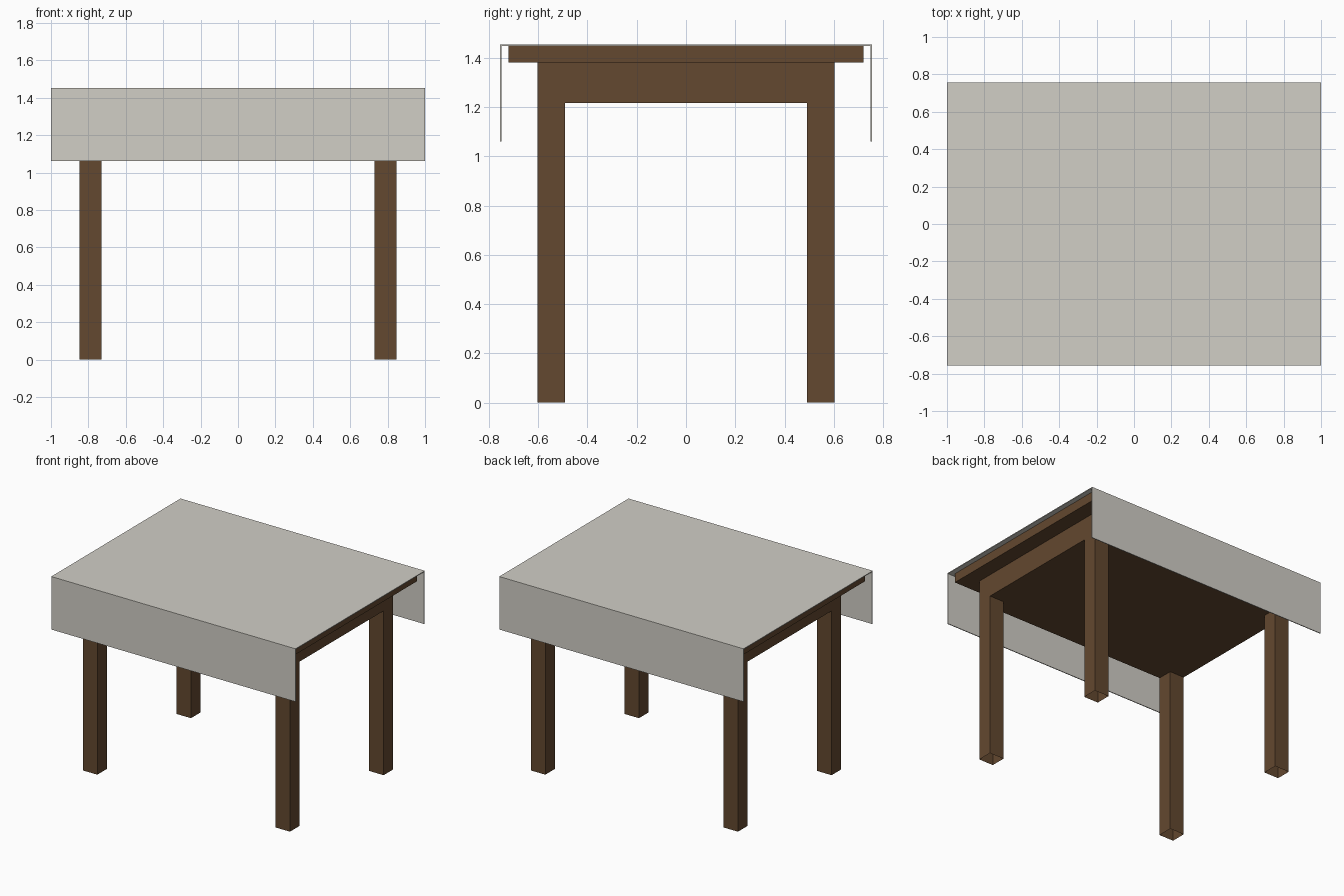
import bpy, bmesh

if "Cube" in bpy.data.objects:
    bpy.data.objects.remove(bpy.data.objects["Cube"])


def material(name, rgb):
    mat = bpy.data.materials.new(name)
    mat.diffuse_color = (*rgb, 1)
    mat.use_nodes = True
    mat.node_tree.nodes["Principled BSDF"].inputs["Base Color"].default_value = mat.diffuse_color
    return mat


def finish(bm, name, mat):
    bm.normal_update()
    mesh = bpy.data.meshes.new(name)
    bm.to_mesh(mesh)
    bm.free()
    mesh.materials.append(mat)
    obj = bpy.data.objects.new(name, mesh)
    bpy.context.collection.objects.link(obj)
    return obj


def box(name, x, y, z, mat, open_ends=False):
    """Box from (min, max) ranges; open_ends drops top and bottom faces."""
    bm = bmesh.new()
    bmesh.ops.create_cube(bm, size=1)
    for v in bm.verts:
        v.co = [(lo + hi) / 2 + c * (hi - lo)
                for c, (lo, hi) in zip(v.co, (x, y, z))]
    if open_ends:
        bm.normal_update()
        ends = [f for f in bm.faces if abs(f.normal.z) > 0.9]
        bmesh.ops.delete(bm, geom=ends, context='FACES_ONLY')
    return finish(bm, name, mat)


wood = material("dark wood", (0.125, 0.065, 0.029))
linen = material("linen", (0.64, 0.62, 0.565))

# Table top and the solid block below it
box("table_top", (-0.963, 0.963), (-0.721, 0.721), (1.38, 1.447), wood)
box("apron_block", (-0.848, 0.848), (-0.603, 0.603), (1.216, 1.38), wood)

# Four hollow legs, open at the feet
for sx, side in ((-1, "left"), (1, "right")):
    for sy, end in ((-1, "front"), (1, "back")):
        box(f"{end}_{side}_leg", sorted((sx * 0.73, sx * 0.848)),
            sorted((sy * 0.492, sy * 0.603)), (0, 1.216), wood, True)

# Tablecloth: thin U profile extruded along x, hanging at front and back
t, half, low, high = 0.006, 0.756, 1.061, 1.453
profile = [(-half, low), (-half + t, low), (-half + t, high - t),
           (half - t, high - t), (half - t, low), (half, low),
           (half, high), (-half, high)]
bm = bmesh.new()
face = bm.faces.new([bm.verts.new((-1, y, z)) for y, z in profile])
ext = bmesh.ops.extrude_face_region(bm, geom=[face], use_keep_orig=True)
moved = [g for g in ext["geom"] if isinstance(g, bmesh.types.BMVert)]
bmesh.ops.translate(bm, verts=moved, vec=(2, 0, 0))
bmesh.ops.recalc_face_normals(bm, faces=bm.faces)
finish(bm, "tablecloth", linen)
